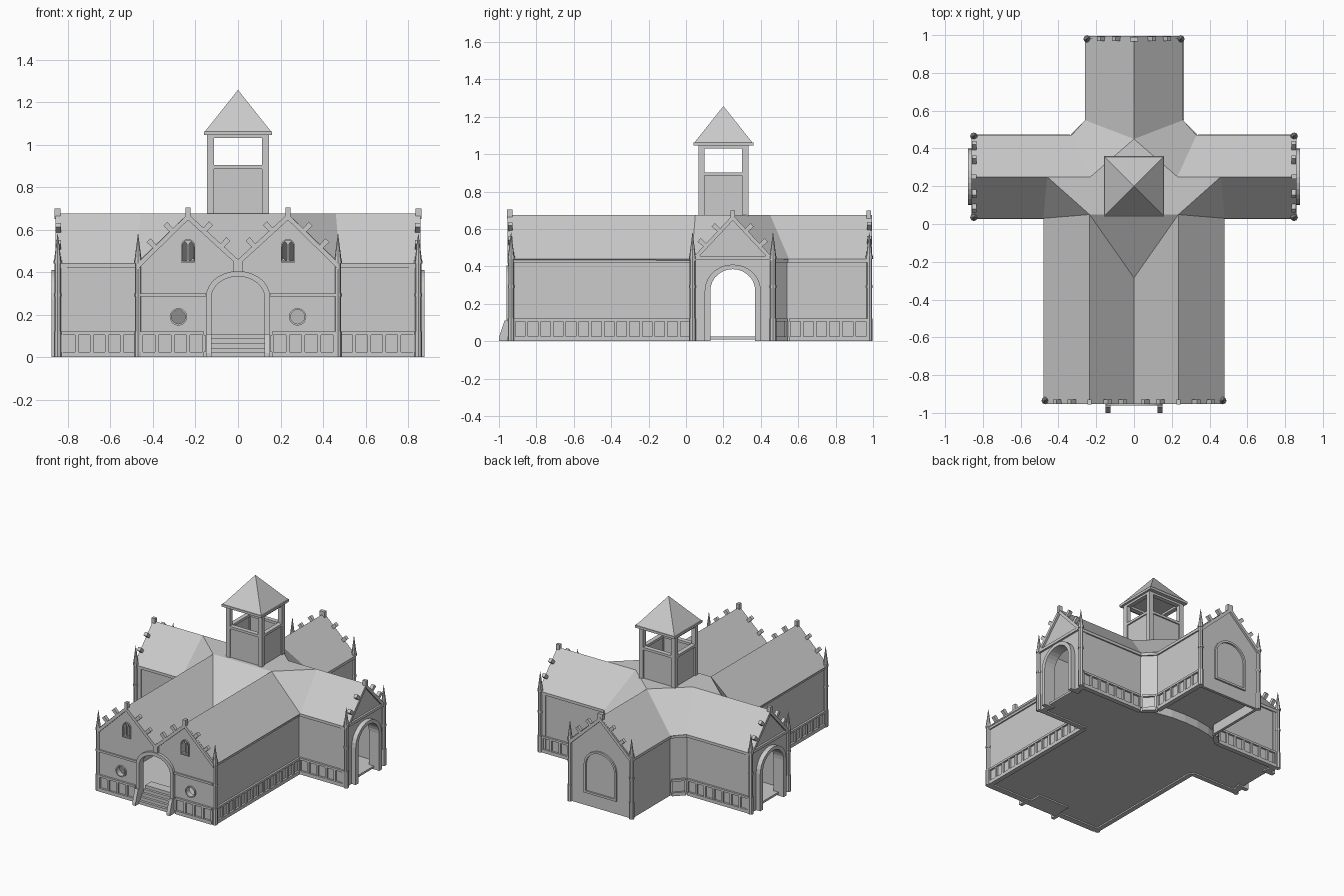
import bpy, bmesh, math
from mathutils import Matrix, Vector

if "Cube" in bpy.data.objects:
    bpy.data.objects.remove(bpy.data.objects["Cube"])

FLAT = Matrix.Identity(4)          # u = x, v = y, w = z


def frame(p, q):
    """Wall frame: u runs from p to q, v is up, w points out (right of u)."""
    d = Vector((q[0] - p[0], q[1] - p[1], 0)).normalized()
    m = Matrix.Identity(4)
    m.col[0] = (d.x, d.y, 0, 0)
    m.col[1] = (0, 0, 1, 0)
    m.col[2] = (d.y, -d.x, 0, 0)
    m.col[3] = (p[0], p[1], 0, 1)
    return m


def prism(bm, m, w0, w1, *loops):
    """Solid from an outline and optional hole loops, between w0 and w1."""
    normal = m.to_3x3() @ Vector((0, 0, 1))
    ends = ([], [])
    for pts in loops:
        rings = [[bm.verts.new(m @ Vector((u, v, w))) for u, v in pts] for w in (w0, w1)]
        n = len(pts)
        for ring, edges in zip(rings, ends):
            edges += [bm.edges.new((ring[i], ring[(i + 1) % n])) for i in range(n)]
        a, b = rings
        for i in range(n):
            j = (i + 1) % n
            bm.faces.new((a[i], a[j], b[j], b[i]))
    for edges in ends:
        bmesh.ops.triangle_fill(bm, use_beauty=True, edges=edges, normal=normal)


def box(bm, m, u0, u1, v0, v1, w0, w1):
    prism(bm, m, w0, w1, [(u0, v0), (u1, v0), (u1, v1), (u0, v1)])


def cone(bm, x, y, z0, z1, r0, r1, n=8, turn=0):
    m = Matrix.Translation((x, y, (z0 + z1) / 2)) @ Matrix.Rotation(turn, 4, 'Z')
    bmesh.ops.create_cone(bm, cap_ends=True, segments=n, radius1=r0, radius2=r1,
                          depth=z1 - z0, matrix=m)


def finish(name, bm, mirror=True, recalc=True):
    if recalc:
        bmesh.ops.recalc_face_normals(bm, faces=bm.faces)
    me = bpy.data.meshes.new(name)
    bm.to_mesh(me)
    bm.free()
    ob = bpy.data.objects.new(name, me)
    bpy.context.collection.objects.link(ob)
    if mirror:
        ob.modifiers.new("Mirror", 'MIRROR')
    return ob


def arch(c, hw, z0, spring, rise, n=14, span=math.pi):
    """Open arch line from the left foot to the right foot (half if span = pi/2)."""
    pts = [(c + hw * math.cos(a), spring + rise * math.sin(a))
           for a in (span - span * i / n for i in range(n + 1))]
    return ([(c - hw, z0)] if span > 2 else []) + pts + [(c + hw, z0)]


def plinth(bm, m, u0, u1):
    """Panelled base: two rails and evenly spaced uprights."""
    box(bm, m, u0, u1, 0, .025, 0, .014)
    box(bm, m, u0, u1, .105, .12, 0, .014)
    n = max(1, round((u1 - u0) / .07))
    for i in range(n + 1):
        u = u0 + (u1 - u0) * i / n
        box(bm, m, u - .008, u + .008, .025, .105, 0, .012)


def gable_slope(bm, m, apex, end):
    """Coping and two crockets on one gable slope."""
    a, e = Vector(apex), Vector(end)
    t = (e - a).normalized()
    n = Vector((-t.y, t.x))
    if n.y < 0:
        n = -n
    prism(bm, m, 0, .014, [a, e, e - Vector((0, .03)), a - Vector((0, .03))])
    for s in (.11, .22):
        c = a + t * s
        prism(bm, m, -.012, .012, [c - t * .011, c + t * .011,
                                   c + t * .013 + n * .04, c - t * .013 + n * .04])


FRONT, SIDE, BACK = (frame((0, -.94), (1, -.94)), frame((.845, .25), (.845, 1)),
                     frame((0, .98), (-1, .98)))

# Side walls with cornice and panelled plinth
walls, base = bmesh.new(), bmesh.new()
runs = [((.465, -.93), (.465, .04)), ((.465, .04), (.84, .04)), ((.84, .46), (.33, .46)),
        ((.33, .46), (.25, .54))]
back_run = ((.25, .54), (.25, .98))
for p, q in runs + [back_run]:
    m, length = frame(p, q), math.dist(p, q)
    box(walls, m, 0, length, 0, .44, -.02, 0)
    box(walls, m, 0, length, .42, .44, 0, .01)
    if (p, q) != back_run:
        plinth(base, m, .01, length - .01)
plinth(base, FRONT, .16, .455)
finish("side_walls", walls)
finish("panelled_plinth", base)
base = bmesh.new()
plinth(base, frame(*back_run), .01, .43)
finish("rear_wing_plinth", base, mirror=False)

# Twin-gabled front with door, round windows and paired lancets
bm = bmesh.new()
circle = lambda r: [(.28 + r * math.cos(a), .19 + r * math.sin(a))
                    for a in (math.tau * i / 20 for i in range(20))]
half_door = arch(0, .125, 0, .28, .10, 8, math.pi / 2)
prism(bm, FRONT, -.03, 0,
      half_door + [(.465, 0), (.465, .44), (.235, .665), (0, .455)],
      circle(.033), arch(.220, .011, .455, .52, .022, 6), arch(.250, .011, .455, .52, .022, 6))
finish("front_wall", bm)

# Transept ends with open arches, and the closed rear end
bm = bmesh.new()
side_arch = arch(0, .12, 0, .27, .115)
prism(bm, SIDE, -.04, 0, [(-.215, 0)] + side_arch
      + [(.215, 0), (.215, .44), (0, .665), (-.215, .44)])
finish("transept_end_walls", bm)
bm = bmesh.new()
prism(bm, BACK, -.02, 0, [(-.25, 0), (.25, 0), (.25, .44), (0, .665), (-.25, .44)])
finish("rear_end_wall", bm, mirror=False)

# Arched surrounds
bm = bmesh.new()
prism(bm, FRONT, 0, .02, half_door + arch(0, .15, 0, .285, .12, 8, math.pi / 2)[::-1])
prism(bm, SIDE, -.05, .033, side_arch + arch(0, .15, 0, .27, .14)[::-1])
finish("portal_surrounds", bm)
bm = bmesh.new()
inner, outer = arch(0, .115, .11, .3, .105), arch(0, .13, .095, .3, .12)
prism(bm, BACK, 0, .012, outer, inner)
finish("rear_blind_arch", bm, mirror=False)

# String courses and window rings
bm = bmesh.new()
box(bm, FRONT, .15, .455, .285, .30, 0, .01)
box(bm, FRONT, 0, .02, .40, .46, 0, .012)
prism(bm, FRONT, 0, .01, circle(.041), circle(.033))
prism(bm, FRONT, 0, .01, arch(.235, .033, .445, .52, .037, 8), arch(.235, .027, .452, .52, .03, 8))
box(bm, SIDE, -.21, .21, .435, .455, 0, .014)
finish("string_courses_and_window_rings", bm)

# Gable copings, crockets and finials
bm = bmesh.new()
gable_slope(bm, FRONT, (.235, .675), (.47, .445))
gable_slope(bm, FRONT, (.235, .675), (0, .46))
box(bm, FRONT, .224, .246, .655, .705, -.012, .016)
for s in (-1, 1):
    gable_slope(bm, SIDE, (0, .675), (s * .22, .44))
box(bm, SIDE, -.011, .011, .65, .70, -.01, .018)
gable_slope(bm, BACK, (0, .675), (.25, .44))
box(bm, BACK, 0, .02, .655, .70, -.015, .01)
finish("gable_crockets", bm)

# Corner pinnacles
bm = bmesh.new()
for x, y in ((.47, -.935), (.848, .035), (.848, .465), (.248, .98)):
    cone(bm, x, y, 0, .12, .018, .018)
    cone(bm, x, y, .12, .44, .015, .015)
    cone(bm, x, y, .285, .30, .018, .018)
    cone(bm, x, y, .44, .455, .02, .02)
    cone(bm, x, y, .455, .58, .017, .001)
finish("corner_pinnacles", bm)

# Roof: right half, named corners, mirrored and thickened
T, E = .675, .44
P = dict(v0=(0, -.94, .46), n0=(.235, -.94, T), n1=(.235, .05, T), v1=(0, -.285, .46),
         c0=(0, .05, T), e0=(.48, -.94, E), e1=(.48, .03, E), r0=(.46, .25, T),
         s0=(.85, .03, E), s1=(.85, .25, T), s2=(.85, .47, E), r1=(.23, .25, T),
         k0=(.33, .47, E), k1=(.26, .55, E), b0=(0, .45, T), b1=(0, .985, T), b2=(.26, .985, E))
bm = bmesh.new()
V = {k: bm.verts.new(c) for k, c in P.items()}
for f in ("v0 n0 n1 v1", "v1 n1 c0", "n0 e0 e1 n1", "n1 e1 r0", "r0 e1 s0 s1",
          "r1 r0 s1 s2 k0", "r1 k0 k1 b0", "b0 k1 b2 b1", "c0 n1 r0 r1 b0"):
    face = bm.faces.new([V[k] for k in f.split()])
    face.normal_update()
    if face.normal.z < 0:
        face.normal_flip()
roof = finish("main_roof", bm, recalc=False)
sol = roof.modifiers.new("Thickness", 'SOLIDIFY')
sol.thickness, sol.offset = .015, -1

# Floors: main floor, curved riser and raised rear floor
bm = bmesh.new()
curve = [(.33, .46), (.22, .5), (.11, .52), (0, .525)]
prism(bm, FLAT, .01, .025, [(0, -.93), (.46, -.93), (.46, .04), (.835, .04), (.835, .46)] + curve)
prism(bm, FLAT, .025, .08, curve + [(x, y - .01) for x, y in curve[::-1]])
prism(bm, FLAT, .07, .08, curve[::-1] + [(.25, .54), (.25, .97), (0, .97)])
finish("floors", bm)

# Front steps with sloping cheek walls
bm = bmesh.new()
for i in range(5):
    box(bm, FRONT, 0, .124, .022 * i, .022 * (i + 1), -.12, .022 - .018 * i)
prism(bm, frame((.125, -.94), (.125, -1)), -.026, 0,
      [(0, 0), (.06, 0), (.06, .02), (.03, .11), (0, .11)])
finish("front_steps", bm)

# Bell tower: posts, recessed parapets with rails, beams and floor
bm = bmesh.new()
for s in (-1, 1):
    y0, y1 = sorted((.2 + s * .1, .2 + s * .133))
    box(bm, FLAT, .113, .145, y0, y1, .6, 1.045)
    box(bm, FLAT, 0, .113, .2 + s * .108, .2 + s * .124, .6, .885)
    box(bm, FLAT, 0, .113, y0, y1, .885, .903)
    box(bm, FLAT, 0, .113, y0, y1, 1.03, 1.045)
box(bm, FLAT, .12, .136, .1, .3, .6, .885)
box(bm, FLAT, .113, .145, .1, .3, .885, .903)
box(bm, FLAT, .113, .145, .1, .3, 1.03, 1.045)
box(bm, FLAT, 0, .12, .09, .31, .70, .715)
finish("bell_tower", bm)
bm = bmesh.new()
box(bm, FLAT, -.16, .16, .04, .36, 1.045, 1.062)
cone(bm, 0, .2, 1.062, 1.257, .155 * math.sqrt(2), 0, 4, math.pi / 4)
finish("tower_roof", bm, mirror=False)
